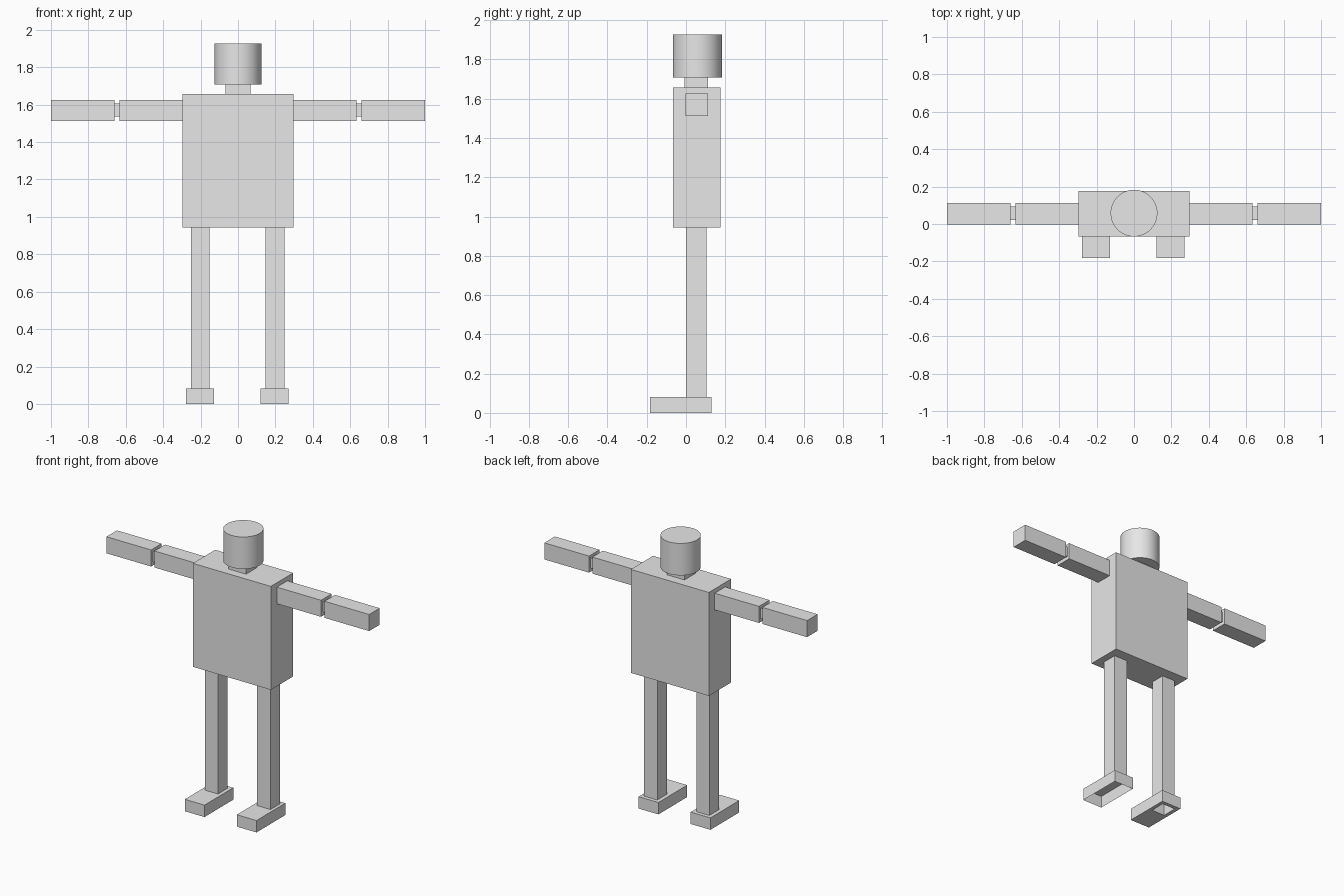
import bpy, bmesh

if "Cube" in bpy.data.objects:
    bpy.data.objects.remove(bpy.data.objects["Cube"])

grey = bpy.data.materials.new("light grey")
grey.diffuse_color = (0.8, 0.8, 0.8, 1)
grey.use_nodes = True
grey.node_tree.nodes["Principled BSDF"].inputs["Base Color"].default_value = grey.diffuse_color


def finish(name, bm):
    mesh = bpy.data.meshes.new(name)
    bm.to_mesh(mesh)
    bm.free()
    mesh.materials.append(grey)
    obj = bpy.data.objects.new(name, mesh)
    bpy.context.collection.objects.link(obj)
    return obj


def box(name, x, y, z, open_sides=()):
    """Box from (min, max) ranges; open_sides lists outward z signs to leave open."""
    bm = bmesh.new()
    bmesh.ops.create_cube(bm, size=1)
    for v in bm.verts:
        v.co = [r[0] if c < 0 else r[1] for c, r in zip(v.co, (x, y, z))]
    bm.normal_update()
    gone = [f for f in bm.faces if round(f.normal.z) in open_sides and abs(f.normal.z) > 0.5]
    bmesh.ops.delete(bm, geom=gone, context='FACES_ONLY')
    return finish(name, bm)


# Torso and neck
box("torso", (-0.297, 0.297), (-0.067, 0.176), (0.944, 1.656))
box("neck", (-0.067, 0.067), (-0.008, 0.112), (1.656, 1.707))

# Round head
bm = bmesh.new()
bmesh.ops.create_cone(bm, cap_ends=True, segments=64, radius1=0.125, radius2=0.125, depth=0.22)
bmesh.ops.translate(bm, verts=bm.verts, vec=(0, 0.058, 1.817))
head = finish("head", bm)
bpy.context.view_layer.objects.active = head
head.select_set(True)
bpy.ops.object.shade_smooth_by_angle()

# Arms: upper arm, thin elbow, forearm
for side, s in (("left", 1), ("right", -1)):
    for part, a, b, y, z in (
        ("upper_arm", 0.297, 0.634, (-0.002, 0.112), (1.512, 1.626)),
        ("elbow", 0.634, 0.66, (0.021, 0.094), (1.536, 1.607)),
        ("forearm", 0.66, 1.0, (-0.002, 0.112), (1.512, 1.626)),
    ):
        box(f"{side}_{part}", sorted((a * s, b * s)), y, z)

# Left leg stands on a foot that is hollow underneath
leg_y, foot_y, ankle = (0.0, 0.104), (-0.183, 0.13), 0.082
box("left_leg", (0.146, 0.248), leg_y, (ankle, 0.944))
box("left_foot", (0.119, 0.269), foot_y, (0, ankle), open_sides=(-1,))

# Right leg is a hollow shaft that opens through the sole
leg_x, foot_x = (-0.251, -0.152), (-0.277, -0.127)
box("right_leg", leg_x, leg_y, (0, 0.944), open_sides=(-1,))
box("right_foot", foot_x, foot_y, (0, ankle), open_sides=(-1, 1))

# Right foot top and sole, each a frame around the shaft
bm = bmesh.new()
xs = (foot_x[0], *leg_x, foot_x[1])
ys = (foot_y[0], *leg_y, foot_y[1])
for z in (0, ankle):
    for i in range(3):
        for j in range(3):
            if (i, j) != (1, 1):
                ring = [(xs[i], ys[j]), (xs[i + 1], ys[j]), (xs[i + 1], ys[j + 1]), (xs[i], ys[j + 1])]
                ring = ring if z else ring[::-1]
                bm.faces.new([bm.verts.new((px, py, z)) for px, py in ring])
bmesh.ops.remove_doubles(bm, verts=bm.verts, dist=1e-5)
bmesh.ops.dissolve_limit(bm, angle_limit=0.01, verts=bm.verts, edges=bm.edges)
finish("right_foot_sole_and_top", bm)
